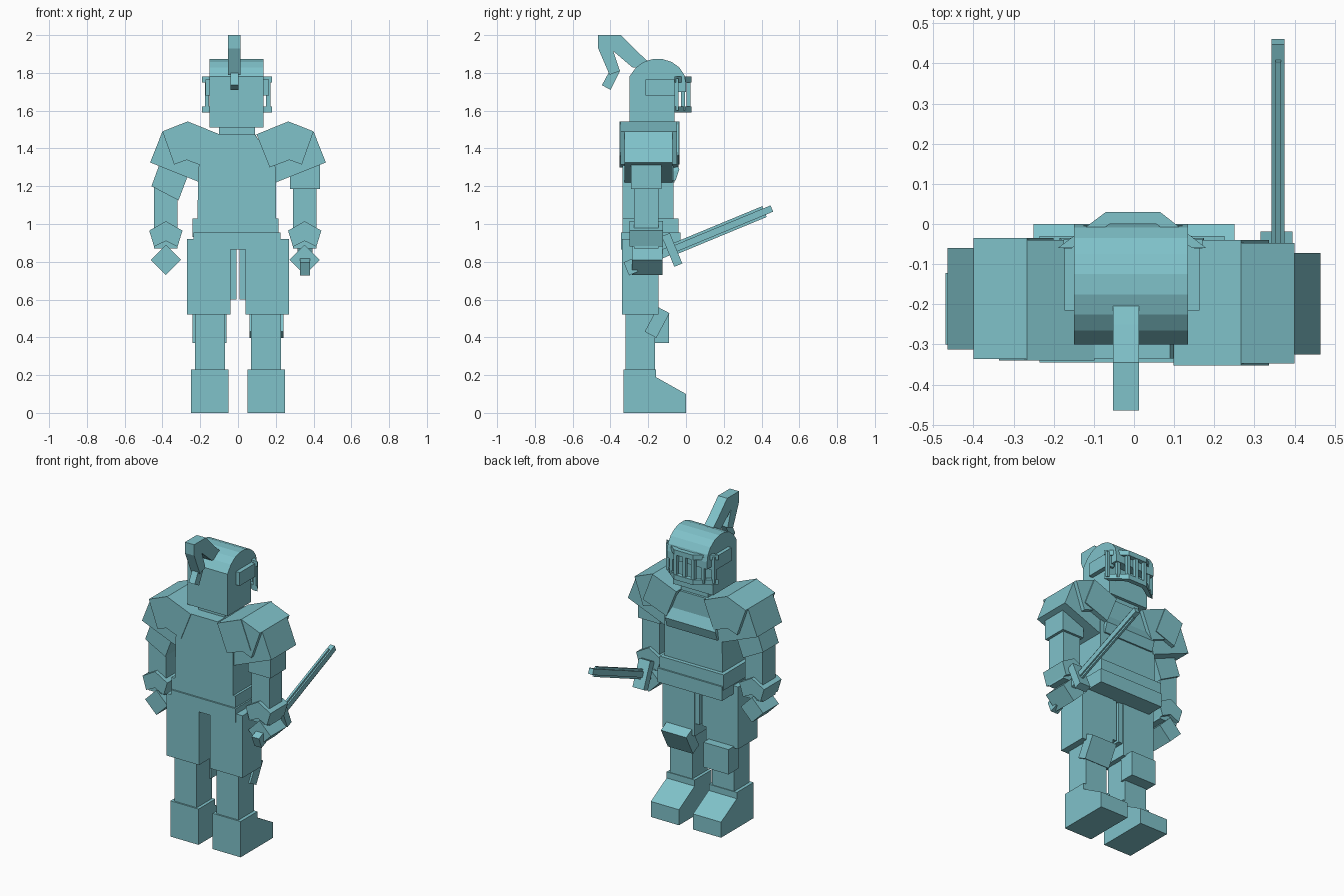
import bpy, bmesh, math
from mathutils import Matrix, Vector

if "Cube" in bpy.data.objects:
    bpy.data.objects.remove(bpy.data.objects["Cube"])

steel = bpy.data.materials.new("pale teal steel")
steel.diffuse_color = (0.215, 0.54, 0.59, 1)
steel.use_nodes = True
steel.node_tree.nodes["Principled BSDF"].inputs["Base Color"].default_value = steel.diffuse_color


def finish(name, bm):
    bmesh.ops.recalc_face_normals(bm, faces=bm.faces)
    me = bpy.data.meshes.new(name)
    bm.to_mesh(me)
    bm.free()
    me.materials.append(steel)
    ob = bpy.data.objects.new(name, me)
    bpy.context.collection.objects.link(ob)
    return ob


def box(name, x, y, z, tilt=0):
    """Box from (min, max) pairs, tilted about its own x axis (degrees)."""
    bm = bmesh.new()
    bmesh.ops.create_cube(bm, size=1)
    size = Matrix.Diagonal((x[1] - x[0], y[1] - y[0], z[1] - z[0], 1))
    mid = Vector((sum(x) / 2, sum(y) / 2, sum(z) / 2))
    turn = Matrix.Rotation(math.radians(tilt), 4, 'X')
    bm.transform(Matrix.Translation(mid) @ turn @ size)
    return finish(name, bm)


def extrude(name, pts, axis, lo, hi):
    """Extrude a 2D outline along x (pts are y,z), y (x,z) or z (x,y)."""
    def place(p, d):
        return {'x': (d, p[0], p[1]), 'y': (p[0], d, p[1]), 'z': (p[0], p[1], d)}[axis]
    bm = bmesh.new()
    a = [bm.verts.new(place(p, lo)) for p in pts]
    b = [bm.verts.new(place(p, hi)) for p in pts]
    bm.faces.new(a)
    bm.faces.new(b[::-1])
    for i in range(len(pts)):
        j = (i + 1) % len(pts)
        bm.faces.new((a[i], a[j], b[j], b[i]))
    return finish(name, bm)


def hull(name, pts):
    bm = bmesh.new()
    for p in pts:
        bm.verts.new(p)
    bmesh.ops.convex_hull(bm, input=bm.verts)
    bmesh.ops.dissolve_limit(bm, angle_limit=0.02, verts=bm.verts, edges=bm.edges)
    return finish(name, bm)


# Legs
boot = [(-.33, 0), (0, 0), (0, .10), (-.16, .19), (-.16, .23), (-.33, .23)]
for side, s in (("left", -1), ("right", 1)):
    def span(a, b):
        return (a, b) if s > 0 else (-b, -a)
    extrude(side + "_boot", boot, 'x', *span(.05, .25))
    box(side + "_shin", span(.07, .228), (-.32, -.165), (.2, .55))
    box(side + "_thigh", span(.04, .27), (-.34, -.145), (.52, .92))
    box(side + "_inner_flap", span(.008, .045), (-.21, -.15), (.6, .88))
box("left_knee_guard", (-.24, -.06), (-.19, -.09), (.37, .53))
box("right_knee_guard", (.06, .24), (-.188, -.118), (.405, .553), -28)

# Belt and torso
box("hip_plate", (-.235, .225), (-.345, -.03), (.865, .955))
box("belt", (-.24, .215), (-.335, -.04), (.93, 1.03))
extrude("torso", [(-.215, 1.02), (.2, 1.02), (.2, 1.3), (.09, 1.475),
                  (-.11, 1.475), (-.21, 1.3)], 'y', -.335, -.065)
hull("chest_plate", [(sx, y, z) for w, y, z in
                     ((.10, -.12, 1.47), (.18, -.035, 1.29), (.18, -.055, 1.23),
                      (.10, -.20, 1.47), (.18, -.20, 1.23))
                     for sx in (-w - .005, w - .005)])
box("neck", (-.1, .09), (-.26, -.08), (1.45, 1.54))

# Helmet: one side profile with a rounded crown
arc = [(-.15 + .15 * math.cos(t), 1.745 + .13 * math.sin(t))
       for t in (math.radians(a) for a in range(0, 141, 20))]
head = extrude("helmet", [(-.3, 1.51), (-.06, 1.51), (-.06, 1.70), (0, 1.70)]
               + arc + [(-.3, 1.78)], 'x', -.15, .135)

# Visor: side plates, two bent rails and vertical bars
for s in (-1, 1):
    box("visor_side_plate", sorted((s * .12 - .005, s * .168 - .005)),
        (-.215, -.045), (1.68, 1.765))
rim = [(-.19, -.06), (-.07, .03), (.065, .03), (.18, -.06)]
inner = [(.145, -.06), (.055, 0), (-.06, 0), (-.155, -.06)]
for name, z in (("lower_visor_rail", 1.59), ("upper_visor_rail", 1.75)):
    extrude(name, rim + inner, 'z', z, z + .032)
for x, y in ((-.165, -.05), (-.115, -.015), (-.065, .014), (-.0025, .014),
             (.06, .014), (.11, -.015), (.16, -.05)):
    box("visor_bar", (x - .011, x + .011), (y - .011, y + .011), (1.60, 1.77))

# Plume
extrude("plume", [(-.2, 1.86), (-.25, 1.905), (-.345, 2), (-.465, 2), (-.465, 1.93),
                  (-.405, 1.79), (-.35, 1.81), (-.385, 1.915), (-.285, 1.83),
                  (-.2, 1.82)], 'x', -.052, .013)
extrude("plume_tip", [(-.41, 1.80), (-.445, 1.735), (-.40, 1.71), (-.35, 1.81)],
        'x', -.04, .003)

# Shoulders and arms
shoulder_in = [(.267, 1.543), (.098, 1.475), (.168, 1.30), (.336, 1.363)]
shoulder_mid = [(.267, 1.543), (.40, 1.49), (.338, 1.315), (.20, 1.365)]
shoulder_out = [(.40, 1.49), (.465, 1.326), (.20, 1.22), (.14, 1.39)]
for side, s in (("left", -1), ("right", 1)):
    def flip(pts):
        return [(s * x, z) for x, z in pts]
    off = -.012 if s > 0 else 0
    extrude(side + "_inner_pauldron", flip(shoulder_in), 'y', -.34 + off, -.04)
    extrude(side + "_middle_pauldron", flip(shoulder_mid), 'y', -.336 + off, -.035 + off)
    extrude(side + "_outer_pauldron", flip(shoulder_out), 'y', -.313 + off, -.06 + off)
    if s > 0:
        box("right_upper_arm", (.275, .433), (-.29, -.13), (1.185, 1.37))
    else:
        extrude("left_upper_arm", [(-.40, 1.36), (-.458, 1.2), (-.315, 1.125),
                                   (-.26, 1.27)], 'y', -.29, -.13)
    cx = .353 if s > 0 else -.382
    box(side + "_forearm", (cx - .063, cx + .063), (-.275, -.145), (.87, 1.2))
    for d in (-1, 1):
        extrude(side + "_cuff_plate", [(cx, 1.015), (cx + d * .088, .965),
                                       (cx + d * .062, .88), (cx, .91)],
                'y', -.30, -.122)
    extrude(side + "_hand", [(cx, .89), (cx + .08, .81), (cx, .73), (cx - .08, .81)],
            'y', -.285, -.125)


# Sword, tilted upward around its guard
def sword_part(name, x, along, h):
    t = math.radians(22.5)
    d = sum(along) / 2
    y, z, half = -.074 + d * math.cos(t), .863 + d * math.sin(t), (along[1] - along[0]) / 2
    box(name, x, (y - half, y + half), (z - h / 2, z + h / 2), 22.5)


sword_part("sword_guard", (.315, .395), (-.023, .023), .175)
sword_part("sword_grip", (.338, .37), (-.25, 0), .045)
sword_part("sword_pommel", (.328, .38), (-.262, -.21), .075)
sword_part("sword_blade", (.343, .375), (0, .572), .036)
sword_part("sword_edges", (.352, .366), (0, .53), .062)
